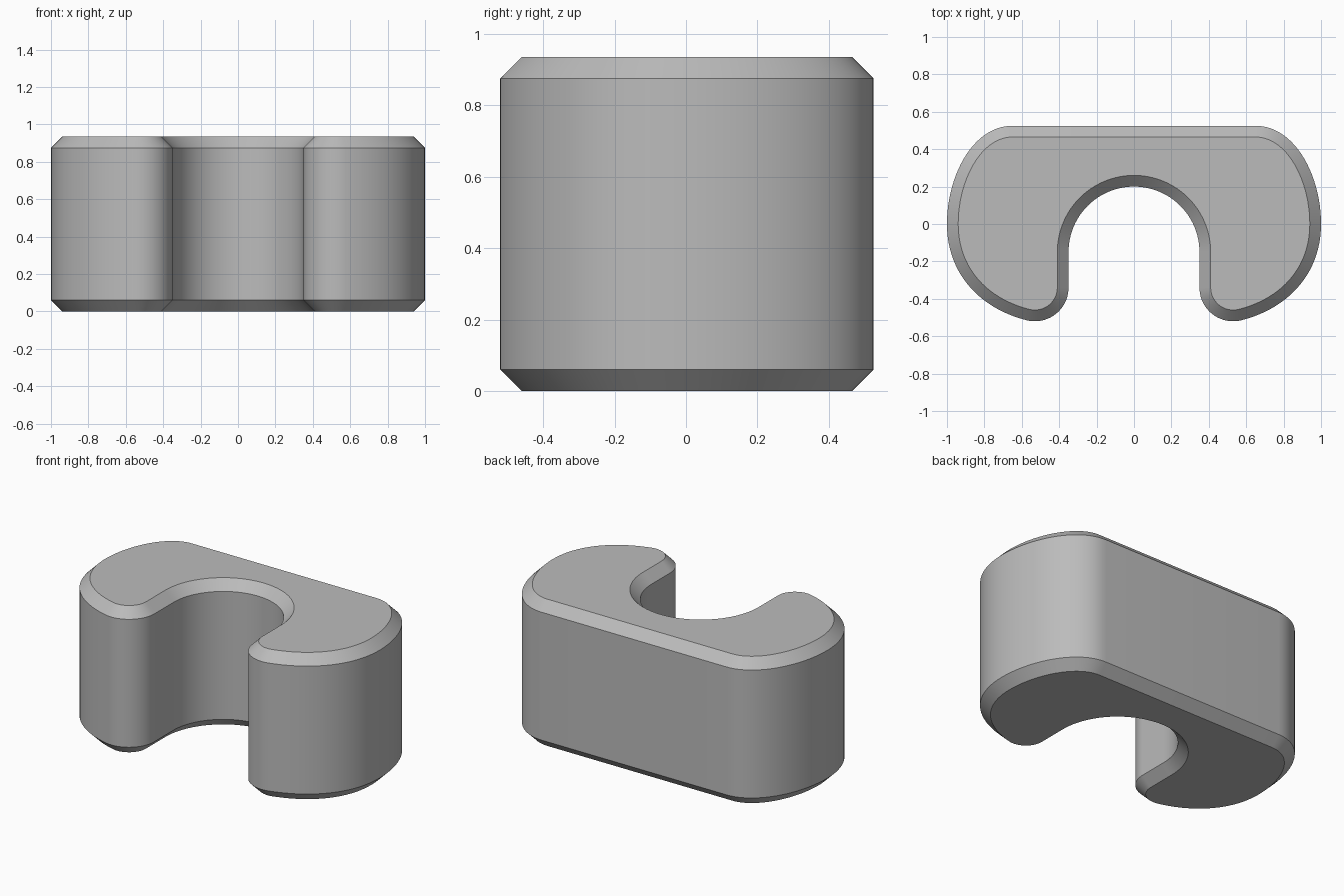
import bpy, bmesh
from math import sin, cos, radians
from mathutils import Vector
from mathutils.geometry import interpolate_bezier

cube = bpy.data.objects.get("Cube")
if cube:
    bpy.data.objects.remove(cube, do_unlink=True)

HEIGHT, CHAMFER = 0.935, 0.06


def arc(cx, cy, r, start, end, n):
    """Points along a circular arc, angles in degrees."""
    step = (end - start) / n
    return [Vector((cx + r * cos(radians(start + i * step)),
                    cy + r * sin(radians(start + i * step)))) for i in range(n + 1)]


def bezier(a, b, c, d, n):
    return [Vector(p) for p in interpolate_bezier(*(Vector(q) for q in (a, b, c, d)), n)]


# Left half of the outline, from the slot crown round to the flat back
half = arc(0, -0.15, 0.35, 90, 0, 24)
half += arc(0.53, -0.34, 0.18, 180, 284, 20)
tip = half[-1]
half += bezier(tip, (0.83, -0.45), (1, -0.26), (1, 0), 24)[1:]
half += bezier((1, 0), (1, 0.26), (0.86, 0.525), (0.65, 0.525), 24)[1:]

# Mirror to the right half; the crown point is shared
outline = half + [Vector((-p.x, p.y)) for p in reversed(half[1:])]

# Extrude the outline to a solid block
bm = bmesh.new()
base = bm.faces.new([bm.verts.new((p.x, p.y, 0)) for p in outline])
top = bmesh.ops.extrude_face_region(bm, geom=[base], use_keep_orig=True)
bmesh.ops.translate(bm, vec=(0, 0, HEIGHT),
                    verts=[v for v in top["geom"] if isinstance(v, bmesh.types.BMVert)])
bmesh.ops.recalc_face_normals(bm, faces=bm.faces)
mesh = bpy.data.meshes.new("slotted_block")
bm.to_mesh(mesh)
bm.free()

block = bpy.data.objects.new("slotted_block", mesh)
bpy.context.collection.objects.link(block)

# Chamfer the top and bottom rims
bevel = block.modifiers.new("rim_chamfer", "BEVEL")
bevel.width = CHAMFER
bevel.segments = 1
bevel.limit_method = "ANGLE"
bevel.angle_limit = radians(60)
bevel.use_clamp_overlap = False

# Plain grey
grey = bpy.data.materials.new("plain_grey")
grey.use_nodes = True
colour = (0.5, 0.5, 0.5, 1)
grey.diffuse_color = colour
grey.node_tree.nodes["Principled BSDF"].inputs["Base Color"].default_value = colour
mesh.materials.append(grey)

# Smooth walls with sharp rims
bpy.ops.object.select_all(action="DESELECT")
block.select_set(True)
bpy.context.view_layer.objects.active = block
bpy.ops.object.modifier_apply(modifier=bevel.name)
bpy.ops.object.shade_smooth_by_angle(angle=radians(30))
